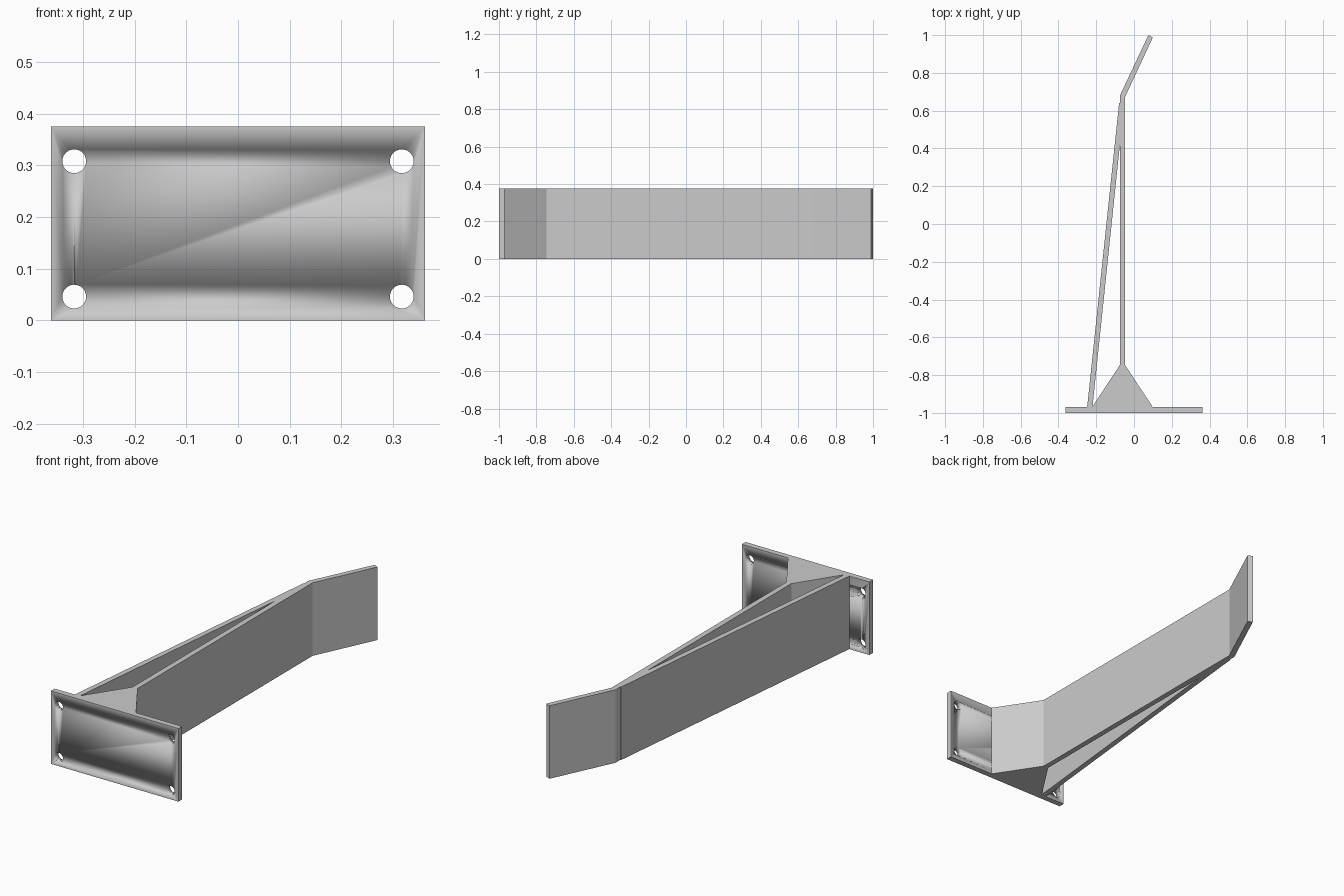
import bpy, bmesh
from math import pi
from mathutils import Matrix, Vector

cube = bpy.data.objects.get("Cube")
if cube:
    bpy.data.objects.remove(cube, do_unlink=True)

HEIGHT = 0.375
FRONT, PLATE_BACK = -1.0, -0.97
BAR_LEFT, BAR_RIGHT = -0.075, -0.047
GUSSET_TIP = -0.747

steel = bpy.data.materials.new("grey steel")
steel.use_nodes = True
steel.diffuse_color = (0.6, 0.6, 0.6, 1)
steel.node_tree.nodes["Principled BSDF"].inputs["Base Color"].default_value = (0.6, 0.6, 0.6, 1)


def finish(name, bm):
    bmesh.ops.recalc_face_normals(bm, faces=bm.faces)
    mesh = bpy.data.meshes.new(name)
    bm.to_mesh(mesh)
    bm.free()
    mesh.materials.append(steel)
    obj = bpy.data.objects.new(name, mesh)
    bpy.context.collection.objects.link(obj)
    return obj


def extrude_outline(name, outline):
    """Raise a plan outline to the full bracket height."""
    bm = bmesh.new()
    face = bm.faces.new([bm.verts.new((x, y, 0)) for x, y in outline])
    result = bmesh.ops.extrude_face_region(bm, geom=[face])
    top = [v for v in result["geom"] if isinstance(v, bmesh.types.BMVert)]
    bmesh.ops.translate(bm, verts=top, vec=Vector((0, 0, HEIGHT)))
    return finish(name, bm)


# Mounting plate
plate = extrude_outline("mounting_plate", [
    (-0.362, FRONT), (0.362, FRONT), (0.362, PLATE_BACK), (-0.362, PLATE_BACK)])

# Four bolt holes
bm = bmesh.new()
for x in (-0.317, 0.317):
    for z in (0.046, 0.308):
        place = Matrix.Translation((x, FRONT, z)) @ Matrix.Rotation(pi / 2, 4, "X")
        bmesh.ops.create_cone(bm, cap_ends=True, segments=40, radius1=0.023,
                              radius2=0.023, depth=0.2, matrix=place)
cutter = finish("bolt_hole_cutter", bm)
cutter.hide_render = True
cutter.hide_viewport = True
holes = plate.modifiers.new("bolt holes", "BOOLEAN")
holes.operation = "DIFFERENCE"
holes.solver = "EXACT"
holes.object = cutter

# Long bar with its angled end
extrude_outline("main_bar", [
    (BAR_LEFT, PLATE_BACK), (BAR_RIGHT, PLATE_BACK), (BAR_RIGHT, 0.673),
    (0.1, 0.988), (0.076, 1.0), (BAR_LEFT, 0.679)])

# Diagonal brace running into the bar
extrude_outline("diagonal_brace", [
    (-0.248, PLATE_BACK), (-0.22, PLATE_BACK), (-0.052, 0.637), (-0.079, 0.64)])

# Solid gussets either side of the bar
extrude_outline("right_gusset", [
    (-0.222, PLATE_BACK), (BAR_LEFT, PLATE_BACK), (BAR_LEFT, GUSSET_TIP)])
extrude_outline("left_gusset", [
    (BAR_RIGHT, PLATE_BACK), (0.1, PLATE_BACK), (BAR_RIGHT, GUSSET_TIP)])

# Smooth hole walls with crisp edges
bpy.ops.object.select_all(action="DESELECT")
for obj in (plate, cutter):
    obj.hide_viewport = False
    obj.select_set(True)
bpy.context.view_layer.objects.active = plate
bpy.ops.object.shade_smooth_by_angle(angle=pi / 6)
cutter.hide_viewport = True
